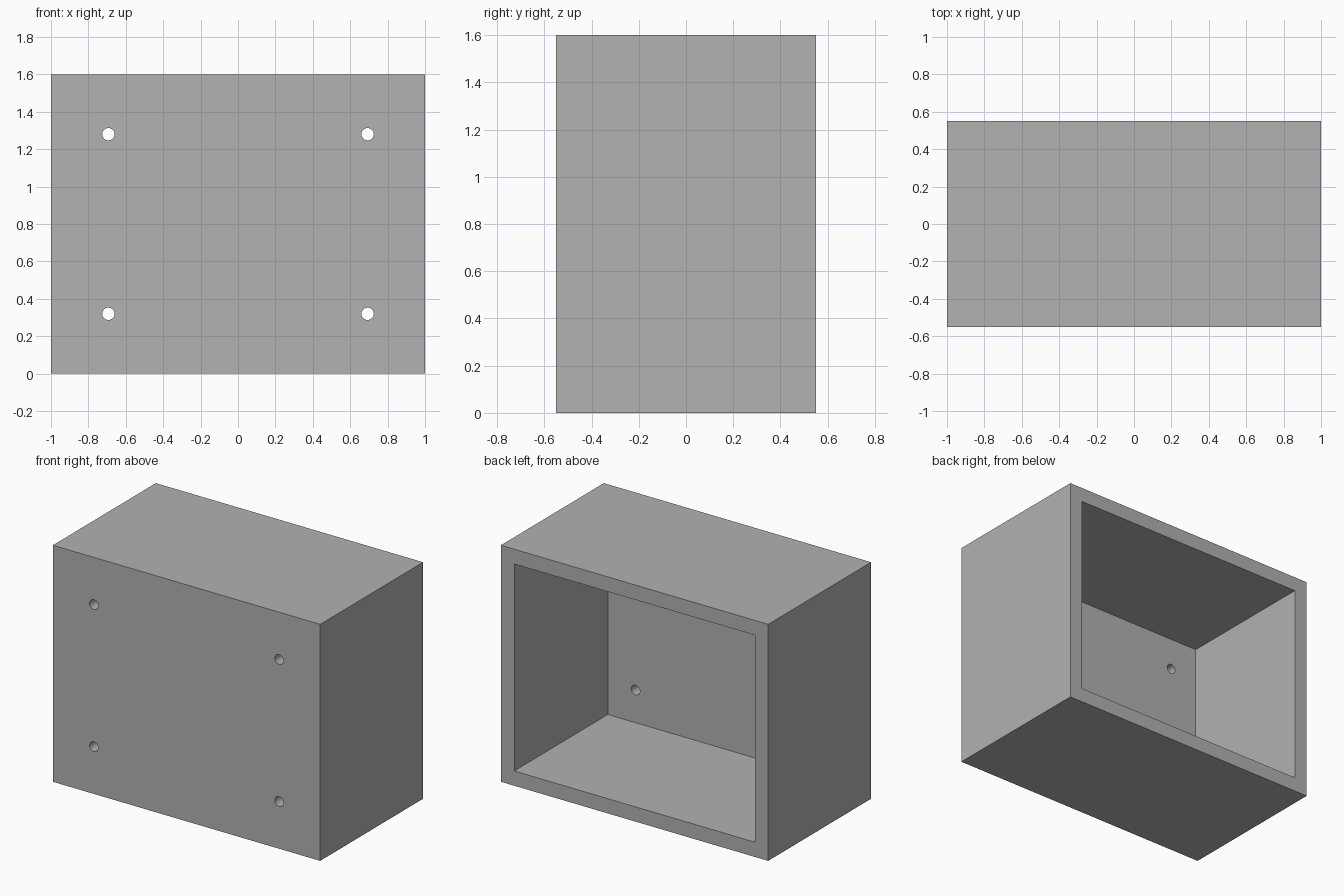
import bpy
from math import pi

cube = bpy.data.objects.get("Cube")
if cube:
    bpy.data.objects.remove(cube, do_unlink=True)

WIDTH, DEPTH, HEIGHT, WALL = 2.0, 1.1, 1.6, 0.1
HOLE_X, HOLE_Z, HOLE_RADIUS = 0.693, 0.48, 0.033

grey = bpy.data.materials.new("mid grey")
grey.use_nodes = True
colour = (0.445, 0.445, 0.445, 1)
grey.diffuse_color = colour
grey.node_tree.nodes["Principled BSDF"].inputs["Base Color"].default_value = colour


def block(name, size, location):
    bpy.ops.mesh.primitive_cube_add(size=1, location=location)
    obj = bpy.context.object
    obj.name = name
    obj.scale = size
    bpy.ops.object.transform_apply(location=True, rotation=False, scale=True)
    obj.data.materials.append(grey)
    return obj


def cut(target, cutter):
    cutter.hide_render = True
    mod = target.modifiers.new("cut", "BOOLEAN")
    mod.operation = "DIFFERENCE"
    mod.solver = "EXACT"
    mod.object = cutter
    bpy.context.view_layer.objects.active = target
    bpy.ops.object.modifier_apply(modifier=mod.name)
    bpy.data.objects.remove(cutter, do_unlink=True)


# Outer box
box = block("open_box", (WIDTH, DEPTH, HEIGHT), (0, 0, HEIGHT / 2))

# Hollow, open at the back and closed by the front panel
cavity = block("cavity_cutter", (WIDTH - 2 * WALL, DEPTH, HEIGHT - 2 * WALL),
               (0, WALL, HEIGHT / 2))
cut(box, cavity)

# Four screw holes through the front panel
for sx in (-1, 1):
    for sz in (-1, 1):
        bpy.ops.mesh.primitive_cylinder_add(
            vertices=32, radius=HOLE_RADIUS, depth=WALL * 3,
            location=(sx * HOLE_X, -DEPTH / 2 + WALL / 2, HEIGHT / 2 + sz * HOLE_Z),
            rotation=(pi / 2, 0, 0))
        drill = bpy.context.object
        drill.name = "hole_cutter"
        drill.data.materials.append(grey)
        cut(box, drill)

# Round hole walls, crisp box edges
bpy.ops.object.select_all(action="DESELECT")
box.select_set(True)
bpy.context.view_layer.objects.active = box
bpy.ops.object.shade_smooth_by_angle(angle=pi / 6)
